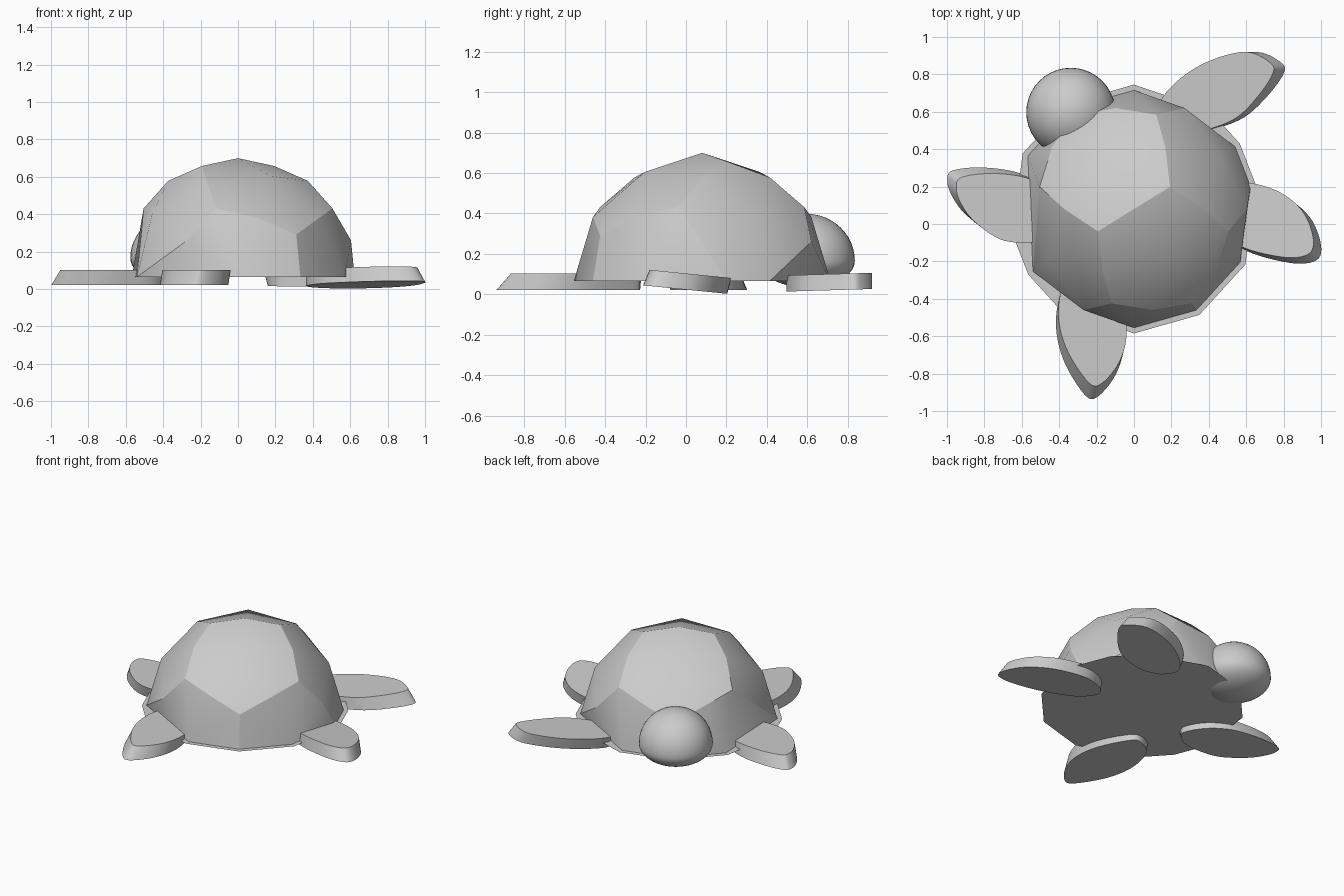
import bpy, bmesh, math
from mathutils import Vector, Matrix

if "Cube" in bpy.data.objects:
    bpy.data.objects.remove(bpy.data.objects["Cube"])

PHI = (1 + 5 ** 0.5) / 2
CENTRE = Vector((0, 0.08, 0.065))
HEADING = math.radians(121.7)          # local x axis points to the head
TURN = Matrix.Rotation(HEADING, 3, 'Z')


def finish(name, bm, angle=None):
    me = bpy.data.meshes.new(name)
    bm.to_mesh(me)
    bm.free()
    ob = bpy.data.objects.new(name, me)
    bpy.context.collection.objects.link(ob)
    if angle:
        bpy.ops.object.select_all(action='DESELECT')
        ob.select_set(True)
        bpy.context.view_layer.objects.active = ob
        bpy.ops.object.shade_smooth_by_angle(angle=math.radians(angle))
    return ob


def cyclic(base):
    """Unit vectors from all sign changes and cyclic shifts of a triple."""
    found = {}
    for k in range(3):
        t = base[k:] + base[:k]
        for s in range(8):
            v = Vector([c * (-1 if s >> i & 1 else 1) for i, c in enumerate(t)]).normalized()
            found[tuple(round(c, 4) + 0.0 for c in v)] = v
    return list(found.values())


# Shell: upper half of a domed dodecahedron, each pentagon bulged, creased between
corners = cyclic((1, 1, 1)) + cyclic((0, 1 / PHI, PHI))
centres = cyclic((1, 0, PHI))
points = corners + centres + cyclic((1, PHI, PHI * PHI)) + cyclic((0, 0, 1))
bm = bmesh.new()
cache = {}


def near(*v):
    return max(points, key=lambda p: p.dot(Vector(v)))


def vert(v):
    key = tuple(round(c, 3) + 0.0 for c in v)
    if key not in cache:
        cache[key] = bm.verts.new(CENTRE + TURN @ (v * 0.635))
    return cache[key]


def add_tri(tri):
    a, b, c = tri
    if (b - a).cross(c - a).dot(a + b + c) < 0:
        tri = [a, c, b]
    f = bm.faces.new([vert(p) for p in tri])
    f.smooth = True
    return f


# points worn away where three flippers emerge
gone = [near(.36, .93, 0), near(.5, .81, .31), near(.36, -.93, 0), near(-.36, .93, 0)]
creases = set()
for c in centres:
    ring = [d for d in corners if d.dot(c) > 0.75]
    for a in ring:
        for b in ring:
            if a is not b and a.dot(b) > 0.7:
                m = (a + b).normalized()
                if min(c.z, a.z, m.z) < -0.001:
                    continue
                if any((p - g).length < 0.01 for p in (c, a, m) for g in gone):
                    continue
                add_tri([c, a, m])
                creases.add(frozenset((vert(a), vert(m))))
# flat facets closing those spots
for s in (1, -1):
    ca, mid = near(.851 * s, -.526 * s, 0), near(.5 * s, -.81 * s, .31)
    cb, end = near(0, -.851 * s, .526), near(0, -s, 0)
    add_tri([mid, cb, end])
    add_tri([ca, mid, end])
    creases.add(frozenset((vert(mid), vert(end))))
ca, top = near(.851, .526, 0), near(.577, .577, .577)
cb, end = near(0, .851, .526), near(0, 1, 0)
add_tri([ca, top, end])
add_tri([top, cb, end])
creases.add(frozenset((vert(top), vert(end))))
for e in bm.edges:
    e.smooth = frozenset(e.verts) not in creases
finish("shell", bm)

# Flat belly plate, a little wider than the shell
bm = bmesh.new()
angles = [k * math.pi / 2 for k in range(4)]
for x, y in ((0.851, 0.526), (0.357, 0.934)):
    angles += [math.atan2(sy * y, sx * x) for sx in (1, -1) for sy in (1, -1)]
angles = sorted(a % (2 * math.pi) for a in angles)
bm.faces.new([bm.verts.new(CENTRE + Vector((.665 * math.cos(a + HEADING), .665 * math.sin(a + HEADING), -.002)))
              for a in reversed(angles)])
finish("belly", bm)

# Head: round above, flattened underneath
bm = bmesh.new()
bmesh.ops.create_uvsphere(bm, u_segments=40, v_segments=24, radius=0.238)
for v in bm.verts:
    v.co.z *= 0.98 if v.co.z > 0 else 0.55
    v.co += Vector((-0.338, 0.597, 0.165))
for f in bm.faces:
    f.smooth = True
finish("head", bm)


# Flippers: leaf-shaped slabs whose underside leans out towards the tip
def flipper(name, outline, shift, z0, slope=0.0, thick=0.08, cuts=5):
    pts = [Vector(p) for p in outline]
    loop = []
    for i in range(len(pts)):
        p0, p1, p2, p3 = (pts[(i + k - 1) % len(pts)] for k in range(4))
        for k in range(cuts):           # rounded curve through the points
            t = k / cuts
            loop.append(0.5 * (2 * p1 + (p2 - p0) * t + (2 * p0 - 5 * p1 + 4 * p2 - p3) * t * t
                               + (3 * p1 - p0 - 3 * p2 + p3) * t ** 3))
    mid_y = sum(p.y for p in loop) / len(loop)
    dist = [(p - CENTRE.xy).length for p in loop]
    lo, hi = min(dist), max(dist)
    bm = bmesh.new()
    top, low = [], []
    for p, d in zip(loop, dist):
        q = p + Vector(shift) * ((d - lo) / (hi - lo)) ** 0.5
        top.append(bm.verts.new((p.x, p.y, z0 + thick + slope * (p.y - mid_y))))
        low.append(bm.verts.new((q.x, q.y, z0 + slope * (q.y - mid_y))))
    bm.faces.new(top)
    bm.faces.new(low[::-1])
    n = len(loop)
    for i in range(n):
        j = (i + 1) % n
        bm.faces.new((top[i], low[i], low[j], top[j]))
    bmesh.ops.recalc_face_normals(bm, faces=bm.faces)
    finish(name, bm, 35)


flipper("left_flipper", [(-.95, .2), (-.92, .25), (-.76, .27), (-.57, .245), (-.44, .16), (-.38, .03),
                         (-.44, -.07), (-.57, -.1), (-.72, -.08), (-.86, .02), (-.93, .12)],
        (-.048, .038), .022)
flipper("back_flipper", [(-.24, -.85), (-.17, -.85), (-.08, -.74), (-.04, -.6), (-.06, -.45), (-.14, -.3),
                         (-.23, -.22), (-.34, -.26), (-.395, -.38), (-.4, -.53), (-.35, -.69)],
        (-.018, -.07), .022)
flipper("front_flipper", [(.74, .8), (.73, .86), (.6, .92), (.41, .875), (.25, .78), (.14, .65),
                          (.19, .55), (.3, .5), (.41, .51), (.55, .57), (.66, .68)],
        (.06, 0), .02, .03)
flipper("right_flipper", [(.955, -.06), (.945, -.15), (.85, -.18), (.7, -.16), (.57, -.12), (.43, -.05),
                          (.365, .05), (.39, .15), (.5, .215), (.62, .22), (.78, .17), (.9, .07)],
        (.042, -.035), .022, -.1)
